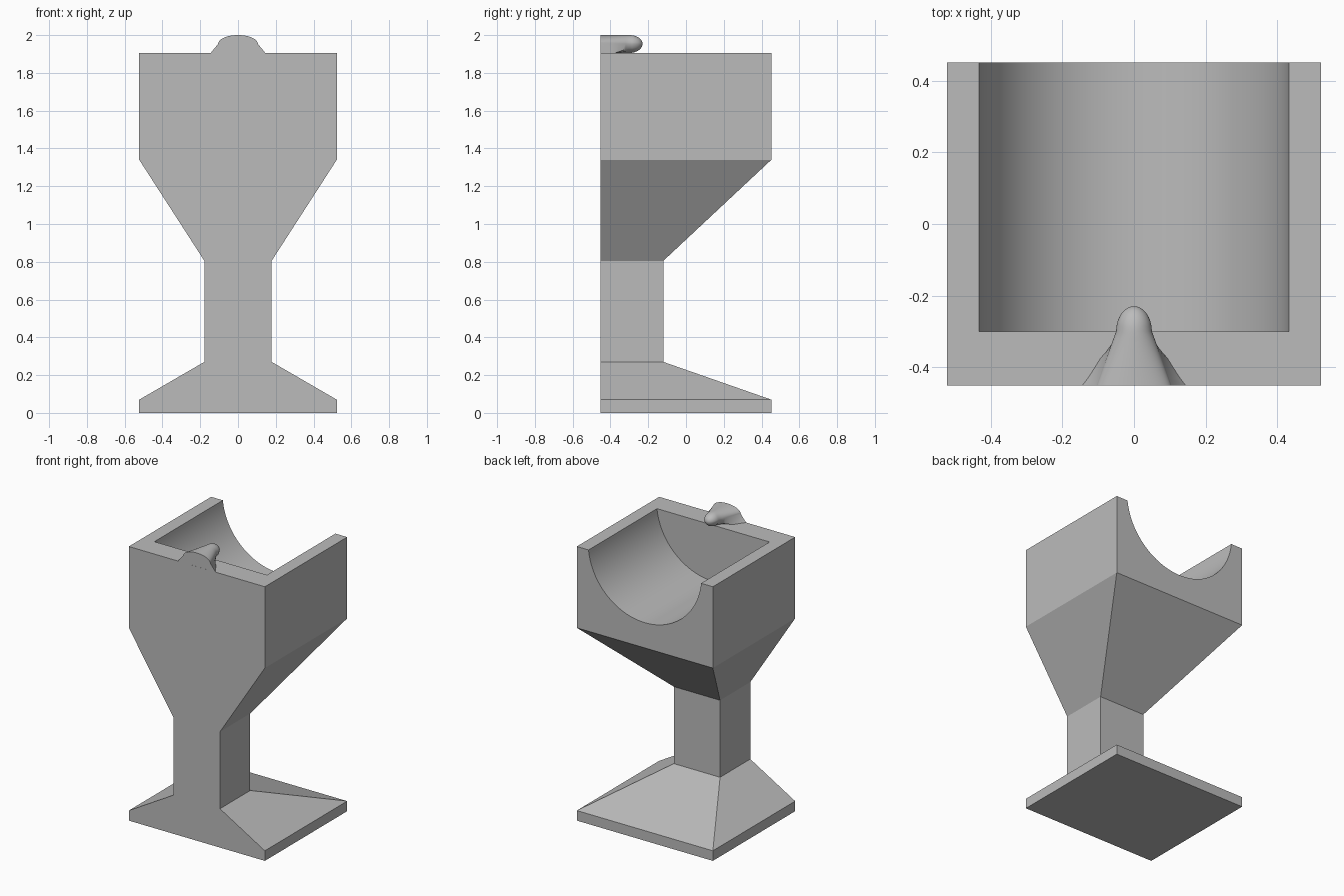
import bpy, bmesh
from math import pi, sin, cos, sqrt, radians

cube = bpy.data.objects.get("Cube")
if cube:
    bpy.data.objects.remove(cube)

W, D, TOP = 0.523, 0.452, 1.905      # half width, half depth, rim height

stone = bpy.data.materials.new("grey_stone")
stone.use_nodes = True
colour = (0.5, 0.5, 0.5, 1)
stone.diffuse_color = colour
stone.node_tree.nodes["Principled BSDF"].inputs["Base Color"].default_value = colour


def loft(name, rings):
    """Skin a list of equal-length rings and close both ends."""
    bm = bmesh.new()
    loops = [[bm.verts.new(p) for p in ring] for ring in rings]
    n = len(loops[0])
    for a, b in zip(loops, loops[1:]):
        for i in range(n):
            j = (i + 1) % n
            bm.faces.new((a[i], a[j], b[j], b[i]))
    bm.faces.new(loops[0])
    bm.faces.new(loops[-1])
    bmesh.ops.recalc_face_normals(bm, faces=bm.faces)
    mesh = bpy.data.meshes.new(name)
    bm.to_mesh(mesh)
    bm.free()
    mesh.materials.append(stone)
    obj = bpy.data.objects.new(name, mesh)
    bpy.context.collection.objects.link(obj)
    return obj


def shade(obj, angle):
    bpy.ops.object.select_all(action='DESELECT')
    obj.select_set(True)
    bpy.context.view_layer.objects.active = obj
    bpy.ops.object.shade_smooth_by_angle(angle=radians(angle))


# Pedestal, stem and basin block: rectangles flush with the front
def rect(z, half_x, back_y):
    return [(-half_x, -D, z), (half_x, -D, z), (half_x, back_y, z), (-half_x, back_y, z)]


basin = loft("basin_on_stem", [
    rect(0, W, D), rect(0.07, W, D), rect(0.27, 0.178, -0.12),
    rect(0.805, 0.178, -0.12), rect(1.34, W, D), rect(TOP, W, D)])

# Round trough, open at the back
half, depth = 0.433, 0.39
radius = (half ** 2 + depth ** 2) / (2 * depth)
centre_z = TOP - depth + radius


def trough_ring(y):
    arc = [(radius * cos(t), y, centre_z + radius * sin(t))
           for t in (pi + pi * i / 48 for i in range(49))]
    return arc + [(radius, y, TOP + 0.3), (-radius, y, TOP + 0.3)]


cutter = loft("trough_cutter", [trough_ring(-0.30), trough_ring(D + 0.2)])
cutter.hide_render = True
cut = basin.modifiers.new("trough", 'BOOLEAN')
cut.operation, cut.solver, cut.object = 'DIFFERENCE', 'EXACT', cutter
bpy.context.view_layer.objects.active = basin
bpy.ops.object.modifier_apply(modifier=cut.name)
bpy.data.objects.remove(cutter)
shade(basin, 15)

# Spout: flared arch at the front, narrowing to a rounded nose
MID, RISE = 1.954, 0.046


def mix(a, b, t):
    return a + (b - a) * t


def spout_ring(t):
    y = mix(-D, -0.30, t)
    a = mix(0.105, 0.05, t)
    foot = mix(0.145, 0.05, t ** 0.9)
    lift = max(0, t - 0.5) * 2
    arch = [(a * cos(pi * i / 24), y, MID + RISE * sin(pi * i / 24)) for i in range(25)]
    foot_z = mix(TOP, MID - RISE * 0.5, lift)
    foot_x = mix(foot, a * 0.866, lift)
    low_x, low_z = mix(foot * 0.6, a * 0.5, lift), mix(TOP, MID - RISE * 0.866, lift)
    under = [(-foot_x, y, foot_z), (-low_x, y, low_z), (0, y, MID - RISE * 1.05),
             (low_x, y, low_z), (foot_x, y, foot_z)]
    return arch + under


def nose_ring(t):
    s = max(0.03, sqrt(1 - t * t))
    return [(x * s, -0.30 + 0.07 * t, MID + (z - MID) * s) for x, y, z in spout_ring(1)]


spout = loft("spout", [spout_ring(i / 8) for i in range(9)]
             + [nose_ring(sin(pi / 2 * i / 8)) for i in range(1, 9)])
shade(spout, 40)
